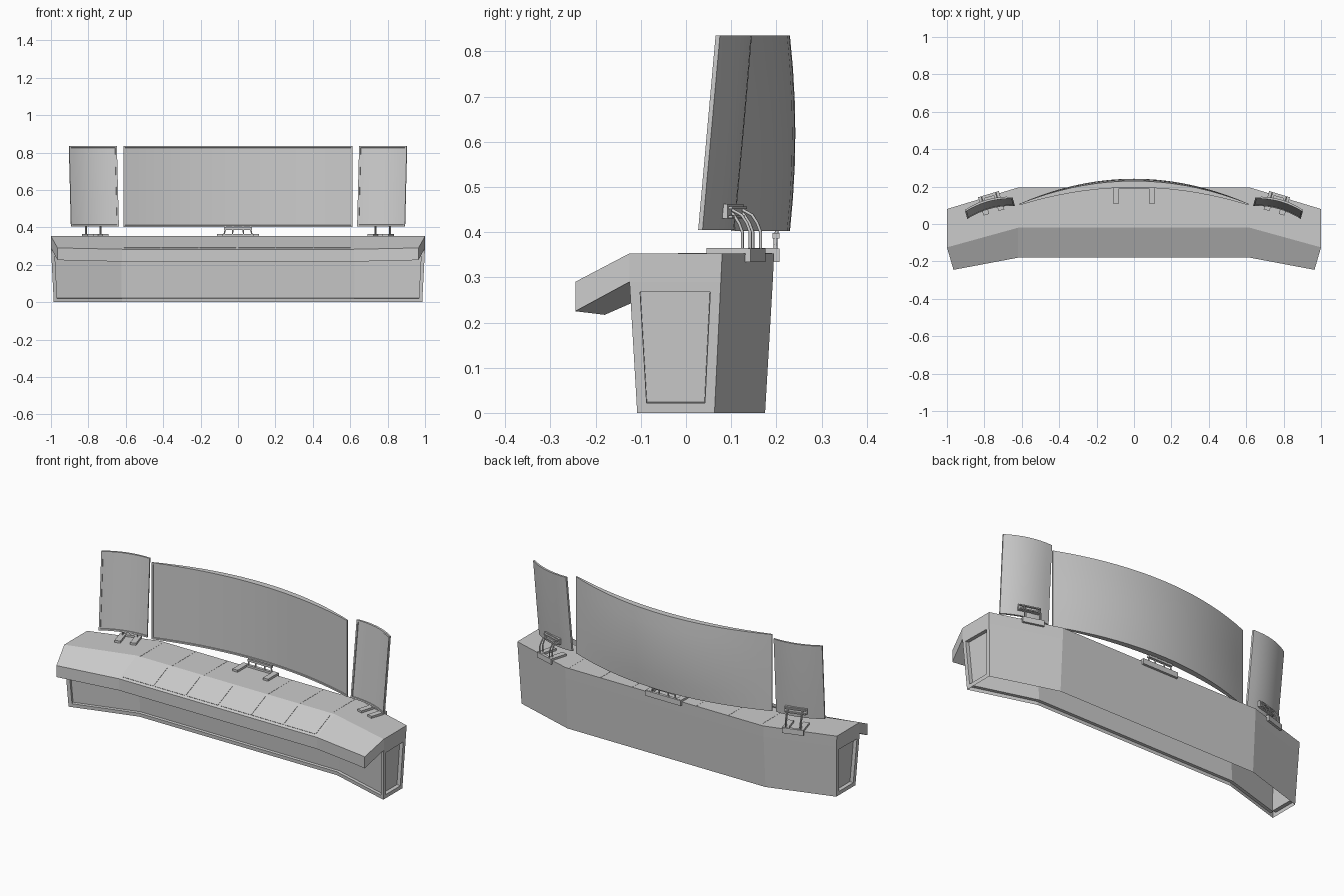
import bpy, bmesh, math
from mathutils import Matrix

if "Cube" in bpy.data.objects:
    bpy.data.objects.remove(bpy.data.objects["Cube"])


def finish(name, bm, matrix=None, smooth=False):
    me = bpy.data.meshes.new(name)
    bm.to_mesh(me)
    bm.free()
    ob = bpy.data.objects.new(name, me)
    bpy.context.collection.objects.link(ob)
    if matrix:
        ob.matrix_world = matrix
    if smooth:
        bpy.ops.object.select_all(action='DESELECT')
        bpy.context.view_layer.objects.active = ob
        ob.select_set(True)
        bpy.ops.object.shade_smooth_by_angle(angle=math.radians(30))
    return ob


def box(name, lo, hi, matrix=None):
    bm = bmesh.new()
    bmesh.ops.create_cube(bm, size=1)
    for v in bm.verts:
        v.co = [(lo[i] + hi[i]) / 2 + v.co[i] * (hi[i] - lo[i]) for i in range(3)]
    return finish(name, bm, matrix)


def rod(name, pts, radius, matrix):
    cu = bpy.data.curves.new(name, 'CURVE')
    cu.dimensions = '3D'
    cu.bevel_depth = radius
    cu.bevel_resolution = 1
    cu.use_fill_caps = True
    sp = cu.splines.new('POLY')
    sp.points.add(len(pts) - 1)
    for p, co in zip(sp.points, pts):
        p.co = (*co, 1)
    ob = bpy.data.objects.new(name, cu)
    bpy.context.collection.objects.link(ob)
    ob.matrix_world = matrix
    bpy.ops.object.select_all(action='DESELECT')
    bpy.context.view_layer.objects.active = ob
    ob.select_set(True)
    bpy.ops.object.convert(target='MESH')


def recess(bm, faces, frame, depth):
    # flat frame, then a step inwards
    bmesh.ops.inset_region(bm, faces=faces, thickness=frame, depth=0, use_even_offset=True)
    bmesh.ops.inset_region(bm, faces=faces, thickness=.001, depth=-depth, use_even_offset=True)


# Desk: one cross-section at the bend, one at the end, mirrored; open underneath
bend = [(.62, .175, 0), (.62, .192, .29), (.62, .195, .353), (.62, -.02, .353),
        (.62, -.18, .283), (.62, -.18, .217), (.62, -.02, .287), (.62, 0, 0)]
end = [(.985, .063, 0), (.997, .077, .29), (1, .08, .353), (1, -.125, .353),
       (.965, -.245, .29), (.965, -.245, .225), (1, -.125, .29), (.985, -.108, 0)]
flip = lambda prof: [(-x, y, z) for x, y, z in prof]
bm = bmesh.new()
rings = [[bm.verts.new(p) for p in prof] for prof in (flip(end), flip(bend), bend, end)]
front, bottom, sides = [], [], []
for a, b in zip(rings, rings[1:]):
    for i in range(8):
        j = (i + 1) % 8
        f = bm.faces.new((a[i], a[j], b[j], b[i]))
        if i == 6:
            front.append(f)
        if i == 7:
            bottom.append(f)
for r in (rings[0], rings[-1]):
    sides.append(bm.faces.new((r[0], r[1], r[6], r[7])))
    bm.faces.new((r[1], r[2], r[3], r[6]))
    bm.faces.new((r[3], r[4], r[5], r[6]))
bmesh.ops.recalc_face_normals(bm, faces=bm.faces)
recess(bm, front, .02, .015)
for f in sides:
    recess(bm, [f], .022, .02)
bmesh.ops.delete(bm, geom=bottom, context='FACES')
finish("desk", bm)

# Control panels on the sloped top, and seams on the flat top
slope = Matrix.Translation((0, -.02, .353)) @ Matrix.Rotation(math.atan2(.07, .16), 4, 'X')
for i in range(6):
    x = -.607 + i * .202 + (.003 if i > 2 else -.003)
    box("control_panel", (x, -.158, -.004), (x + .196, -.018, .002), slope)
for x in (-.6, -.4, -.2, .2, .4, .6):
    box("top_seam", (x - .0015, -.018, .35), (x + .0015, .19, .3538))


# Curved screens with a recessed display
def screen(name, hw, sag, tilt, thick, bulge, belly, z0, z1, matrix, n):
    m = 6
    bm = bmesh.new()

    def grid(back):
        rows = []
        for k in range(m + 1):
            v = k / m
            row = []
            for i in range(n + 1):
                u = 2 * i / n - 1
                y = sag * (1 - u * u) + tilt * v
                if back:
                    y += thick + (1 - u * u) * (bulge + belly * 4 * v * (1 - v))
                row.append(bm.verts.new((u * hw, y, z0 + (z1 - z0) * v)))
            rows.append(row)
        faces = [bm.faces.new((rows[k][i], rows[k][i + 1], rows[k + 1][i + 1], rows[k + 1][i]))
                 for k in range(m) for i in range(n)]
        loop = (rows[0] + [r[-1] for r in rows[1:]] + rows[-1][-2::-1]
                + [r[0] for r in rows[-2:0:-1]])
        return faces, loop

    faces, a = grid(False)
    _, b = grid(True)
    for i in range(len(a)):
        j = (i + 1) % len(a)
        bm.faces.new((a[i], a[j], b[j], b[i]))
    bmesh.ops.recalc_face_normals(bm, faces=bm.faces)
    recess(bm, faces, .009, .004)
    finish(name, bm, matrix, True)


screen("center_screen", .613, .095, 0, .008, .027, .012, .402, .835,
       Matrix.Translation((0, .1, 0)), 18)


# Stands: feet on the desk, a clamp over its back edge and rods to the screen
def feet(name, dx, w, y0, matrix):
    for s in (-1, 1):
        box(name + "_foot", (s * dx - w, y0, .352), (s * dx + w, .006, .365), matrix)
    box(name + "_clamp", (-dx - w, -.004, .334), (dx + w, .012, .364), matrix)


mat = Matrix.Translation((0, .195, 0))
feet("center_stand", .095, .016, -.085, mat)
for x in (-.075, -.03, .03, .075):
    rod("center_stand_rod", [(x, .003, .36), (x * .9, .003, .39), (x * .9, .008, .41)], .004, mat)
box("center_stand_bar", (-.075, -.004, .386), (.075, .012, .398), mat)

# Side screens and their stands
for s, side in ((1, "right"), (-1, "left")):
    mat = Matrix.Translation((s * .764, .062, 0)) @ Matrix.Rotation(-s * .269, 4, 'Z')
    screen(side + "_screen", .132, .02, .04, .01, .002, .002, .405, .835, mat, 8)
    mat = Matrix.Translation((s * .775, .148, 0)) @ Matrix.Rotation(-s * .293, 4, 'Z')
    name = side + "_stand"
    feet(name, .042, .016, -.09, mat)
    for x in (-.04, .04):
        for y in (-.012, .006):
            rod(name + "_rod", [(x, y, .36), (x, y, .4), (x, y - .008, .42),
                                (x, y - .02, .438), (x, -.036, .447 + y * .4)], .0035, mat)
    box(name + "_bracket_plate", (-.06, -.054, .43), (.06, -.04, .462), mat)
    for z in (.434, .454):
        box(name + "_bracket_bar", (-.055, -.042, z - .003), (.055, -.03, z + .003), mat)
